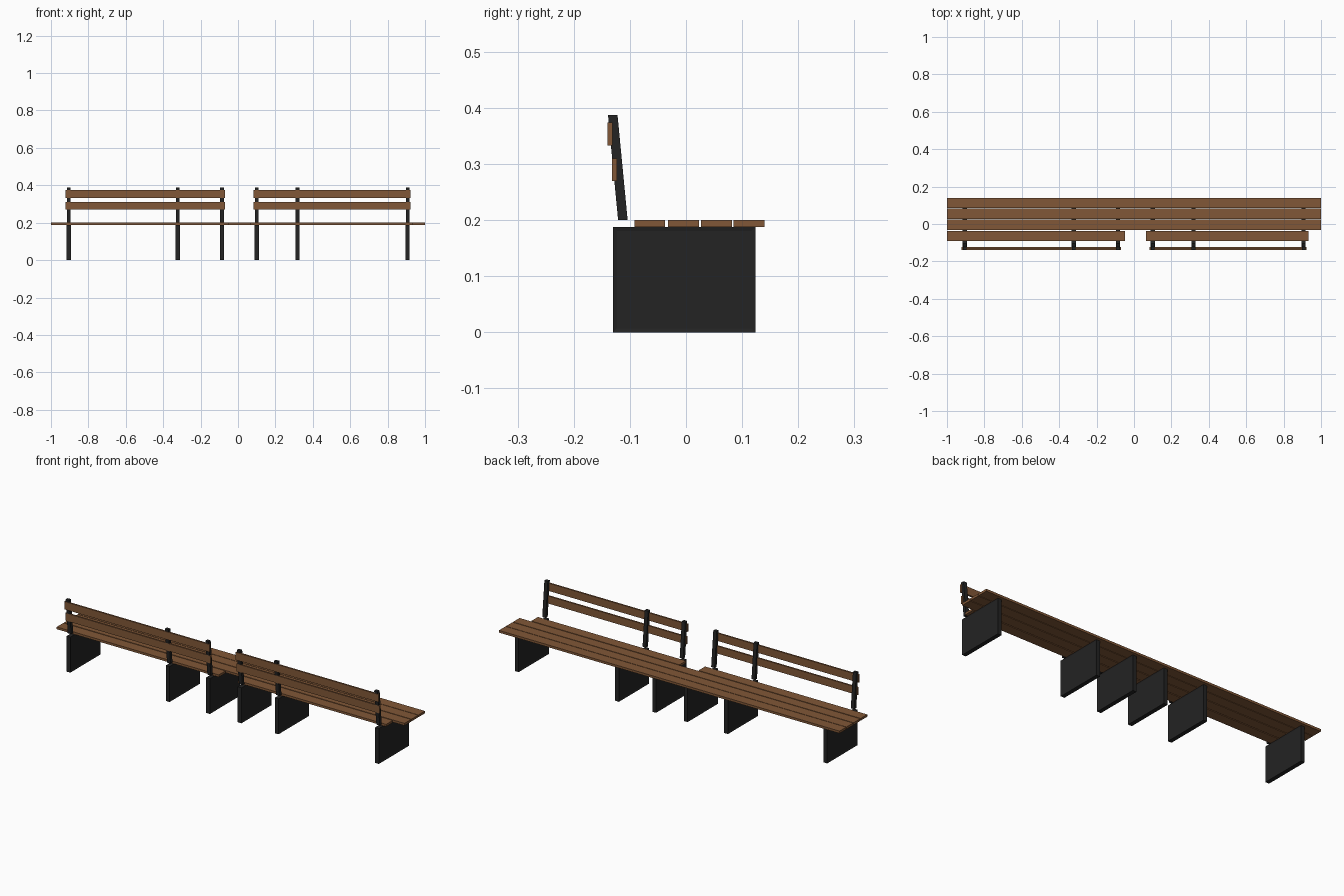
import bpy, bmesh

if "Cube" in bpy.data.objects:
    bpy.data.objects.remove(bpy.data.objects["Cube"])


def material(name, rgb):
    m = bpy.data.materials.new(name)
    m.diffuse_color = (*rgb, 1)
    m.use_nodes = True
    m.node_tree.nodes["Principled BSDF"].inputs["Base Color"].default_value = m.diffuse_color
    return m


wood = material("brown wood", (0.22, 0.096, 0.038))
metal = material("black metal", (0.017, 0.017, 0.017))


def box(name, x0, x1, y0, y1, z0, z1, mat, lean=0.0, inset=0.0):
    """Box between limits; lean shifts the top in y, inset recesses the x sides."""
    bm = bmesh.new()
    bmesh.ops.create_cube(bm, size=1)
    for v in bm.verts:
        top = v.co.z > 0
        v.co = (x1 if v.co.x > 0 else x0,
                (y1 if v.co.y > 0 else y0) + (lean if top else 0),
                z1 if top else z0)
    if inset:
        bm.normal_update()
        sides = [f for f in bm.faces if abs(f.normal.x) > 0.9]
        bmesh.ops.inset_individual(bm, faces=sides, thickness=inset, depth=-0.002)
    bmesh.ops.recalc_face_normals(bm, faces=bm.faces)
    me = bpy.data.meshes.new(name)
    bm.to_mesh(me)
    bm.free()
    me.materials.append(mat)
    ob = bpy.data.objects.new(name, me)
    bpy.context.collection.objects.link(ob)
    return ob


# Seat: three full-length slats and one split rear slat
for i, y in enumerate((-0.032, 0.027, 0.085)):
    box(f"seat_slat_{i + 1}", -1, 1, y, y + 0.055, 0.188, 0.2, wood)
box("seat_short_slat_left", -1, -0.048, -0.092, -0.037, 0.188, 0.2, wood)
box("seat_short_slat_right", 0.064, 0.934, -0.092, -0.037, 0.188, 0.2, wood)

# Leg panels with a leaning backrest post above each
for i, x in enumerate((-0.905, -0.322, -0.085, 0.1, 0.318, 0.907)):
    box(f"leg_panel_{i + 1}", x - 0.011, x + 0.011, -0.13, 0.124, 0, 0.188, metal, inset=0.01)
    box(f"back_post_{i + 1}", x - 0.01, x + 0.01, -0.121, -0.104, 0.2, 0.387, metal, lean=-0.018)

# Backrest slats on each side of the gap
for side, x0, x1 in (("left", -0.922, -0.07), ("right", 0.084, 0.922)):
    box(f"back_slat_upper_{side}", x0, x1, -0.14, -0.131, 0.333, 0.374, wood)
    box(f"back_slat_lower_{side}", x0, x1, -0.132, -0.123, 0.27, 0.31, wood)
